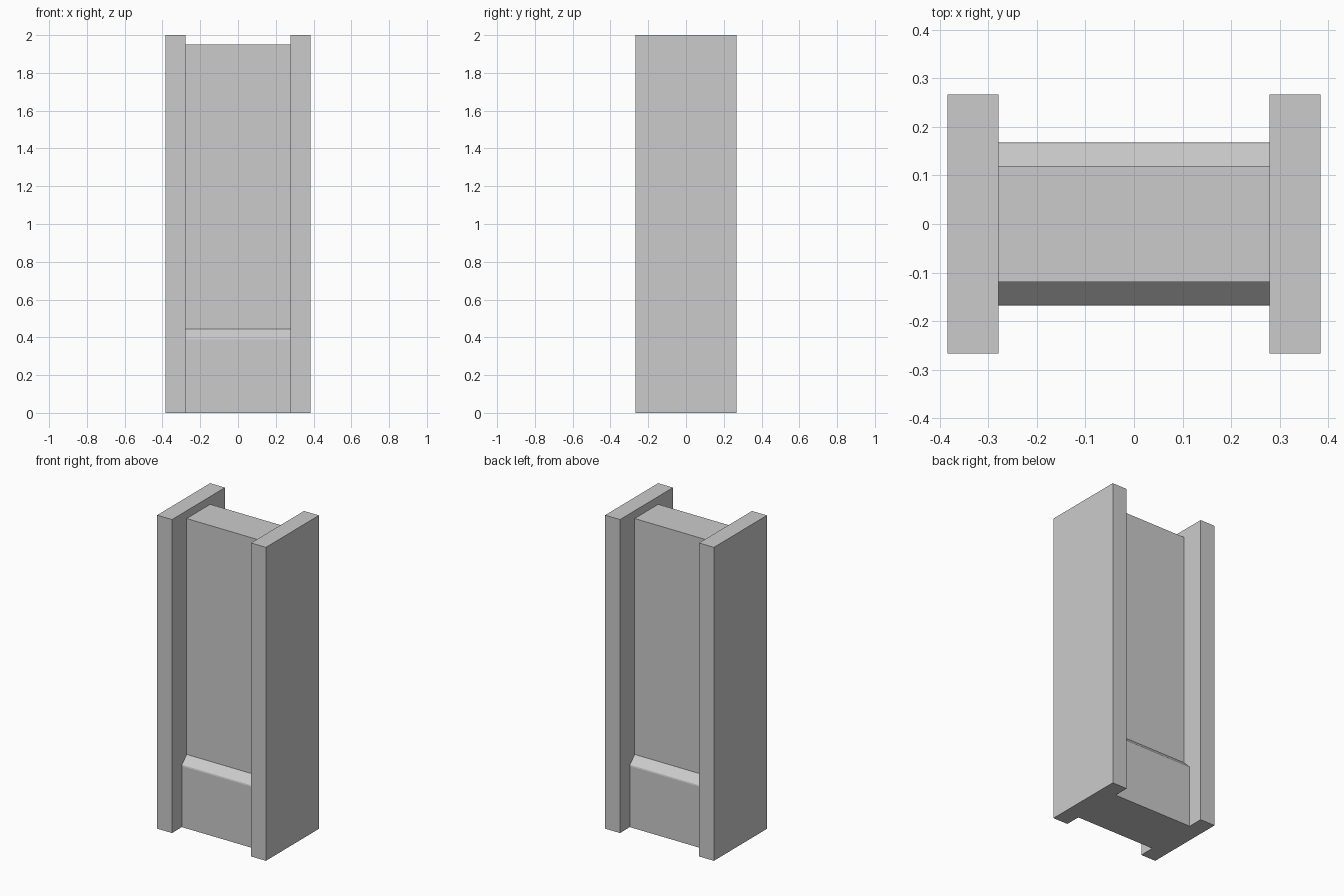
import bpy
import bmesh

if "Cube" in bpy.data.objects:
    bpy.data.objects.remove(bpy.data.objects["Cube"])

SIDE_IN, SIDE_OUT = 0.279, 0.384


def extrude_x(name, profile, x0, x1):
    """Closed prism from a (y, z) profile, extruded along x."""
    bm = bmesh.new()
    face = bm.faces.new([bm.verts.new((x0, y, z)) for y, z in profile])
    ext = bmesh.ops.extrude_face_region(bm, geom=[face])
    moved = [v for v in ext["geom"] if isinstance(v, bmesh.types.BMVert)]
    bmesh.ops.translate(bm, verts=moved, vec=(x1 - x0, 0, 0))
    bmesh.ops.recalc_face_normals(bm, faces=bm.faces)
    mesh = bpy.data.meshes.new(name)
    bm.to_mesh(mesh)
    bm.free()
    obj = bpy.data.objects.new(name, mesh)
    bpy.context.collection.objects.link(obj)
    return obj


# Two tall side slabs
slab = [(-0.267, 0), (0.267, 0), (0.267, 2), (-0.267, 2)]
extrude_x("left_side_slab", slab, -SIDE_OUT, -SIDE_IN)
extrude_x("right_side_slab", slab, SIDE_IN, SIDE_OUT)

# Central panel with a thicker, sloped-top plinth, symmetric front and back
half = [(0.168, 0), (0.168, 0.389), (0.166, 0.397), (0.119, 0.445), (0.119, 1.95)]
profile = half + [(-y, z) for y, z in reversed(half)]
extrude_x("centre_panel", profile, -SIDE_IN, SIDE_IN)
